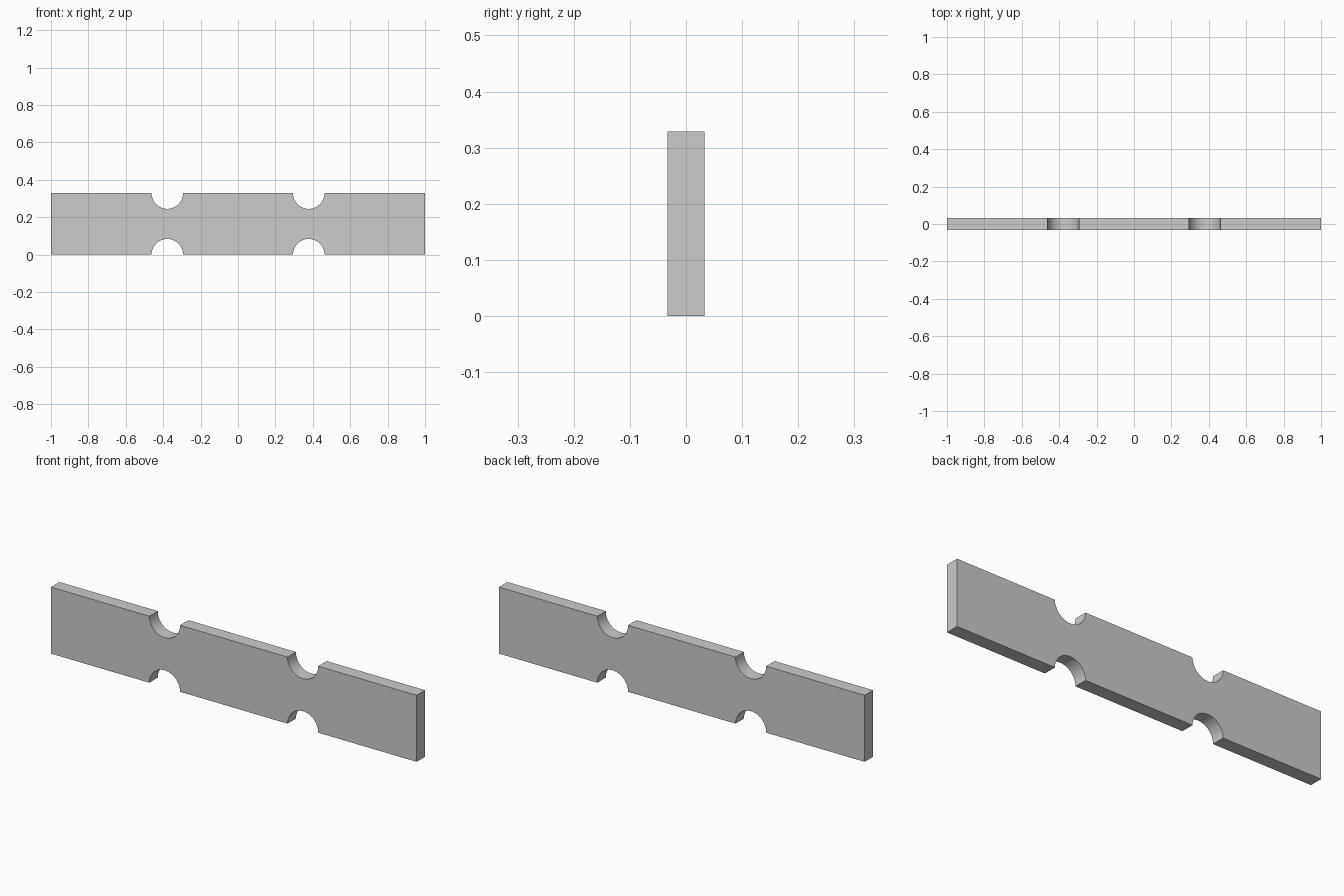
import bpy, bmesh
from math import pi, cos, sin

if "Cube" in bpy.data.objects:
    bpy.data.objects.remove(bpy.data.objects["Cube"])

HEIGHT, HALF_T = 0.329, 0.033
NOTCH_X, NOTCH_R, SEGS = 0.378, 0.084, 32


def notch(cx, z, direction):
    """Half-circle bite into an edge; direction +1 runs left to right along the bottom."""
    pts = []
    for i in range(SEGS + 1):
        a = pi - pi * i / SEGS
        pts.append((cx + direction * NOTCH_R * cos(a), z + direction * NOTCH_R * sin(a)))
    return pts


# Plate outline: bottom edge, then top edge, each with two notches
outline = [(-1, 0)] + notch(-NOTCH_X, 0, 1) + notch(NOTCH_X, 0, 1) + [(1, 0)]
outline += [(1, HEIGHT)] + notch(NOTCH_X, HEIGHT, -1) + notch(-NOTCH_X, HEIGHT, -1) + [(-1, HEIGHT)]

# Extrude the outline through the plate thickness
bm = bmesh.new()
face = bm.faces.new([bm.verts.new((x, -HALF_T, z)) for x, z in outline])
ext = bmesh.ops.extrude_face_region(bm, geom=[face], use_keep_orig=True)
moved = [g for g in ext["geom"] if isinstance(g, bmesh.types.BMVert)]
bmesh.ops.translate(bm, verts=moved, vec=(0, 2 * HALF_T, 0))
bmesh.ops.recalc_face_normals(bm, faces=bm.faces[:])

mesh = bpy.data.meshes.new("notched_plate")
bm.to_mesh(mesh)
bm.free()
plate = bpy.data.objects.new("notched_plate", mesh)
bpy.context.collection.objects.link(plate)

# Smooth notch walls, sharp plate edges
bpy.context.view_layer.objects.active = plate
plate.select_set(True)
bpy.ops.object.shade_smooth_by_angle(angle=pi / 6)
